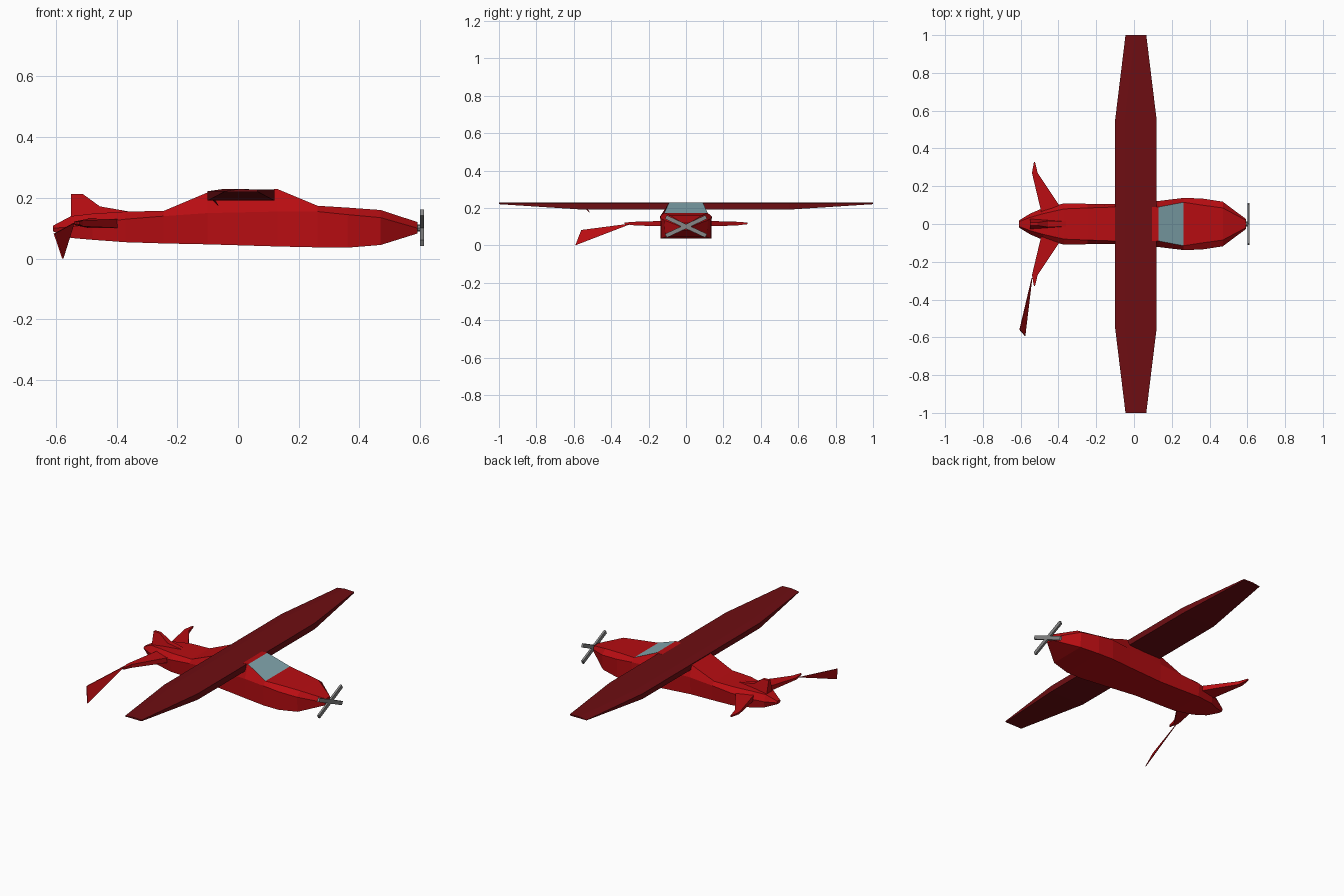
import bpy, bmesh
from math import radians
from mathutils import Vector, Matrix

if "Cube" in bpy.data.objects:
    bpy.data.objects.remove(bpy.data.objects["Cube"])


def material(name, rgb):
    m = bpy.data.materials.new(name)
    m.use_nodes = True
    m.diffuse_color = (*rgb, 1)
    bsdf = next(n for n in m.node_tree.nodes if n.type == 'BSDF_PRINCIPLED')
    bsdf.inputs["Base Color"].default_value = (*rgb, 1)
    return m


RED = material("bright red", (0.48, 0.004, 0.006))
DARK = material("dark red", (0.155, 0.004, 0.006))
GLASS = material("window blue", (0.22, 0.38, 0.42))
GREY = material("propeller grey", (0.24, 0.24, 0.24))


def finish(bm, name, *mats):
    bmesh.ops.recalc_face_normals(bm, faces=bm.faces)
    mesh = bpy.data.meshes.new(name)
    bm.to_mesh(mesh)
    bm.free()
    for m in mats:
        mesh.materials.append(m)
    obj = bpy.data.objects.new(name, mesh)
    bpy.context.collection.objects.link(obj)
    return obj


def loft(bm, sections):
    """Skin a row of closed rings and cap both ends; returns the side faces."""
    rings = [[bm.verts.new(p) for p in s] for s in sections]
    sides = []
    for a, b in zip(rings, rings[1:]):
        n = len(a)
        sides.append([bm.faces.new((a[i], a[(i + 1) % n], b[(i + 1) % n], b[i])) for i in range(n)])
    bm.faces.new(rings[0])
    bm.faces.new(rings[-1])
    return sides


# Fuselage: x, then height and half width at the belly, shoulder and top
stations = [
    (-0.61, .09, .01, .10, .018, .108, .012),
    (-0.55, .068, .045, .105, .055, .14, .035),
    (-0.48, .062, .08, .115, .085, .148, .055),
    (-0.37, .054, .10, .13, .109, .155, .08),
    (-0.245, .05, .10, .14, .107, .157, .085),
    (-0.10, .047, .10, .15, .107, .218, .09),
    (0.13, .04, .122, .155, .122, .229, .09),
    (0.262, .037, .135, .155, .138, .174, .115),
    (0.36, .036, .133, .145, .135, .168, .10),
    (0.47, .045, .11, .135, .118, .16, .085),
    (0.592, .083, .022, .10, .027, .12, .02),
]
bm = bmesh.new()
rings = [[(x, -wb, zb), (x, wb, zb), (x, ws, zs), (x, wt, zt), (x, -wt, zt), (x, -ws, zs)]
         for x, zb, wb, zs, ws, zt, wt in stations]
sides = loft(bm, rings)
# Windscreen set into the sloping face ahead of the cabin
screen = sides[6][3]
frame = bmesh.ops.inset_region(bm, faces=[screen], thickness=0.013)["faces"]
for f in frame:
    f.material_index = 1
screen.material_index = 2
finish(bm, "fuselage", RED, DARK, GLASS)

# Wing: straight centre panel with tapered, thinning tips
bm = bmesh.new()
ribs = []
for y, back, front, low in [(-1, -.045, .065, .22), (-.55, -.1, .12, .191),
                            (.55, -.1, .12, .191), (1, -.045, .065, .22)]:
    ribs.append([(back, y, low), (front, y, low), (front, y, .227),
                 (back + .05, y, .229), (back, y, .222)])
loft(bm, ribs)
finish(bm, "wing", DARK)

# Swept tailplanes
for side, label in [(1, "left"), (-1, "right")]:
    bm = bmesh.new()
    loft(bm, [[(-.49, side * .06, .10), (-.37, side * .06, .10), (-.37, side * .06, .132), (-.49, side * .06, .132)],
              [(-.54, side * .27, .111), (-.51, side * .27, .106), (-.51, side * .27, .126), (-.54, side * .27, .122)],
              [(-.53, side * .328, .113), (-.524, side * .328, .113), (-.524, side * .328, .122), (-.53, side * .328, .122)]])
    finish(bm, label + "_tailplane", RED)

# Upright fin with a long forward fillet
outline = [(-.55, .125, .03), (-.33, .15, .012), (-.455, .172, .016), (-.51, .212, .008), (-.55, .213, .008)]
bm = bmesh.new()
loft(bm, [[(x, s * w, z) for x, z, w in outline] for s in (-1, 1)])
finish(bm, "tail_fin", RED)

# Thin loose blade trailing from the right tailplane
bm = bmesh.new()
blade = [(-.54, -.285, .118), (-.605, -.56, .082), (-.577, -.592, 0)]
loft(bm, [[(x + d, y, z) for x, y, z in blade] for d in (-.002, .002)])
finish(bm, "trailing_blade", RED)

# Small probe under the right wing
bm = bmesh.new()
loft(bm, [[(-.085, -.535, .193), (-.075, -.535, .193), (-.075, -.525, .193)],
          [(-.066, -.515, .175), (-.064, -.515, .175), (-.064, -.513, .175)]])
finish(bm, "wing_probe", DARK)

# Crossed propeller blades and hub
centre = Vector((0.606, 0, 0.101))
for angle, label in [(25, "first"), (-25, "second")]:
    bm = bmesh.new()
    bmesh.ops.create_cube(bm, size=1, matrix=Matrix.Translation(centre)
                          @ Matrix.Rotation(radians(angle), 4, 'X')
                          @ Matrix.Diagonal((.012, .238, .022, 1)))
    finish(bm, label + "_propeller_blade", GREY)
bm = bmesh.new()
bmesh.ops.create_cone(bm, cap_ends=True, segments=8, radius1=.012, radius2=.012, depth=.026,
                      matrix=Matrix.Translation(centre - Vector((.008, 0, 0)))
                      @ Matrix.Rotation(radians(90), 4, 'Y'))
finish(bm, "propeller_hub", GREY)
